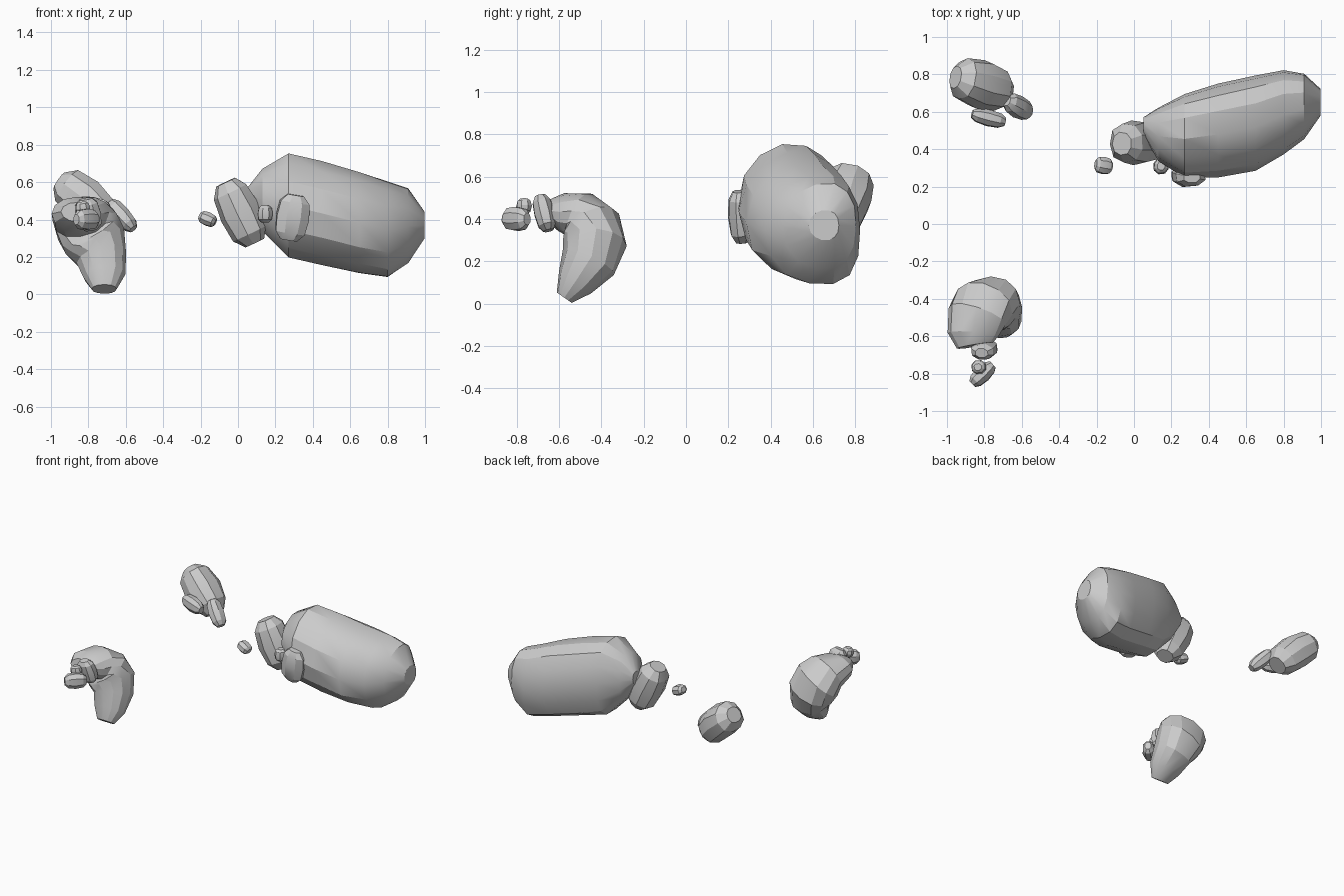
import bpy, bmesh, math, random
from mathutils import Vector

if "Cube" in bpy.data.objects:
    bpy.data.objects.remove(bpy.data.objects["Cube"])

random.seed(4)


def loft(name, sections, ref=(1, 0, 0), axis=None, sides=12, phase=0.0, jitter=0.03, bend=0.0):
    """Skin rings along a path; each section is (centre, half width along ref, half depth)."""
    bm = bmesh.new()
    centres = [Vector(s[0]) for s in sections]
    rings = []
    for i, (c, a, b) in enumerate(sections):
        t = Vector(axis) if axis else centres[min(i + 1, len(centres) - 1)] - centres[max(i - 1, 0)]
        t.normalize()
        u = Vector(ref) - t * Vector(ref).dot(t)
        u.normalize()
        v = t.cross(u)
        ring = []
        for k in range(sides):
            ang = phase + 2 * math.pi * k / sides
            cs, sn = math.cos(ang), math.sin(ang)
            r = 1.02 + random.uniform(-jitter, jitter)
            # slightly squared ellipse
            p = lambda w: math.copysign(abs(w) ** 0.92, w)
            off = (u * a * p(cs) + v * b * p(sn)) * r + u * bend * b / 0.28 * sn * sn
            ring.append(bm.verts.new(centres[i] + off))
        rings.append(ring)
    for r0, r1 in zip(rings, rings[1:]):
        for k in range(sides):
            j = (k + 1) % sides
            bm.faces.new((r0[k], r0[j], r1[j], r1[k]))
    bm.faces.new(rings[0][::-1])
    bm.faces.new(rings[-1])
    bmesh.ops.recalc_face_normals(bm, faces=bm.faces)
    mesh = bpy.data.meshes.new(name)
    bm.to_mesh(mesh)
    bm.free()
    ob = bpy.data.objects.new(name, mesh)
    bpy.context.collection.objects.link(ob)
    bpy.ops.object.select_all(action='DESELECT')
    ob.select_set(True)
    bpy.context.view_layer.objects.active = ob
    bpy.ops.object.shade_smooth_by_angle(angle=math.radians(25))
    return ob


def chunk(name, p0, p1, a, b, ref=(1, 0, 0), sides=8):
    """Rounded pebble stretched from tip p0 to tip p1."""
    p0, p1 = Vector(p0), Vector(p1)
    prof = ((0, 0.5), (0.16, 0.87), (0.5, 1), (0.84, 0.87), (1, 0.5))
    return loft(name, [(p0.lerp(p1, f), a * s, b * s) for f, s in prof],
                ref, sides=sides, phase=0.3)


# Large boulder: (x, y min, y max, z min, z max)
spans = [(0.05, 0.48, 0.57, 0.48, 0.57), (0.13, 0.34, 0.62, 0.34, 0.67),
         (0.27, 0.25, 0.69, 0.20, 0.75), (0.45, 0.255, 0.745, 0.155, 0.71),
         (0.65, 0.29, 0.79, 0.11, 0.655), (0.80, 0.38, 0.82, 0.09, 0.605),
         (0.91, 0.455, 0.80, 0.165, 0.565), (0.998, 0.58, 0.72, 0.30, 0.44)]
loft("large_boulder",
     [((x, (y0 + y1) / 2, (z0 + z1) / 2), (y1 - y0) / 2, (z1 - z0) / 2)
      for x, y0, y1, z0, z1 in spans],
     ref=(0, 1, 0), axis=(1, 0, 0), sides=14, jitter=0.018, bend=0.045)

# Curved boulder, a crescent in side view
loft("crescent_boulder",
     [((-0.85, -0.65, 0.44), 0.095, 0.052), ((-0.86, -0.59, 0.432), 0.135, 0.088),
      ((-0.84, -0.495, 0.415), 0.155, 0.115), ((-0.805, -0.445, 0.36), 0.17, 0.14),
      ((-0.765, -0.43, 0.285), 0.165, 0.147), ((-0.73, -0.46, 0.195), 0.132, 0.132),
      ((-0.715, -0.525, 0.10), 0.11, 0.09), ((-0.715, -0.575, 0.028), 0.065, 0.042)],
     jitter=0.015)

# Back left boulder
loft("back_boulder",
     [((-0.955, 0.785, 0.605), 0.06, 0.055), ((-0.91, 0.775, 0.575), 0.11, 0.105),
      ((-0.82, 0.745, 0.505), 0.132, 0.12), ((-0.735, 0.722, 0.42), 0.115, 0.11),
      ((-0.695, 0.712, 0.37), 0.07, 0.065)], ref=(0, 1, 0), sides=10)

# Boulder beside the large one
chunk("leaning_boulder", (-0.065, 0.43, 0.60), (0.09, 0.44, 0.275), 0.113, 0.12, sides=9)

# Small stones: name, tip, tip, half sizes
stones = [
    ("crescent_stone", (-0.815, -0.69, 0.51), (-0.785, -0.65, 0.345), 0.07, 0.05),
    ("crescent_pebble", (-0.835, -0.765, 0.495), (-0.825, -0.765, 0.425), 0.04, 0.037),
    ("outer_stone", (-0.865, -0.855, 0.40), (-0.755, -0.75, 0.40), 0.045, 0.058),
    ("back_stone_right", (-0.68, 0.66, 0.49), (-0.56, 0.595, 0.35), 0.06, 0.05),
    ("back_stone_front", (-0.865, 0.59, 0.48), (-0.69, 0.545, 0.455), 0.045, 0.055),
    ("front_stone", (0.31, 0.25, 0.53), (0.27, 0.265, 0.29), 0.092, 0.06),
    ("front_pebble", (0.145, 0.31, 0.475), (0.145, 0.31, 0.385), 0.042, 0.045),
    ("loose_pebble", (-0.205, 0.32, 0.42), (-0.12, 0.305, 0.385), 0.048, 0.038),
]
for name, p0, p1, a, b in stones:
    d = Vector(p1) - Vector(p0)
    ref = (1, 0, 0) if abs(d.x) < 0.5 * d.length else (0, 1, 0)
    chunk(name, p0, p1, a, b, ref)
